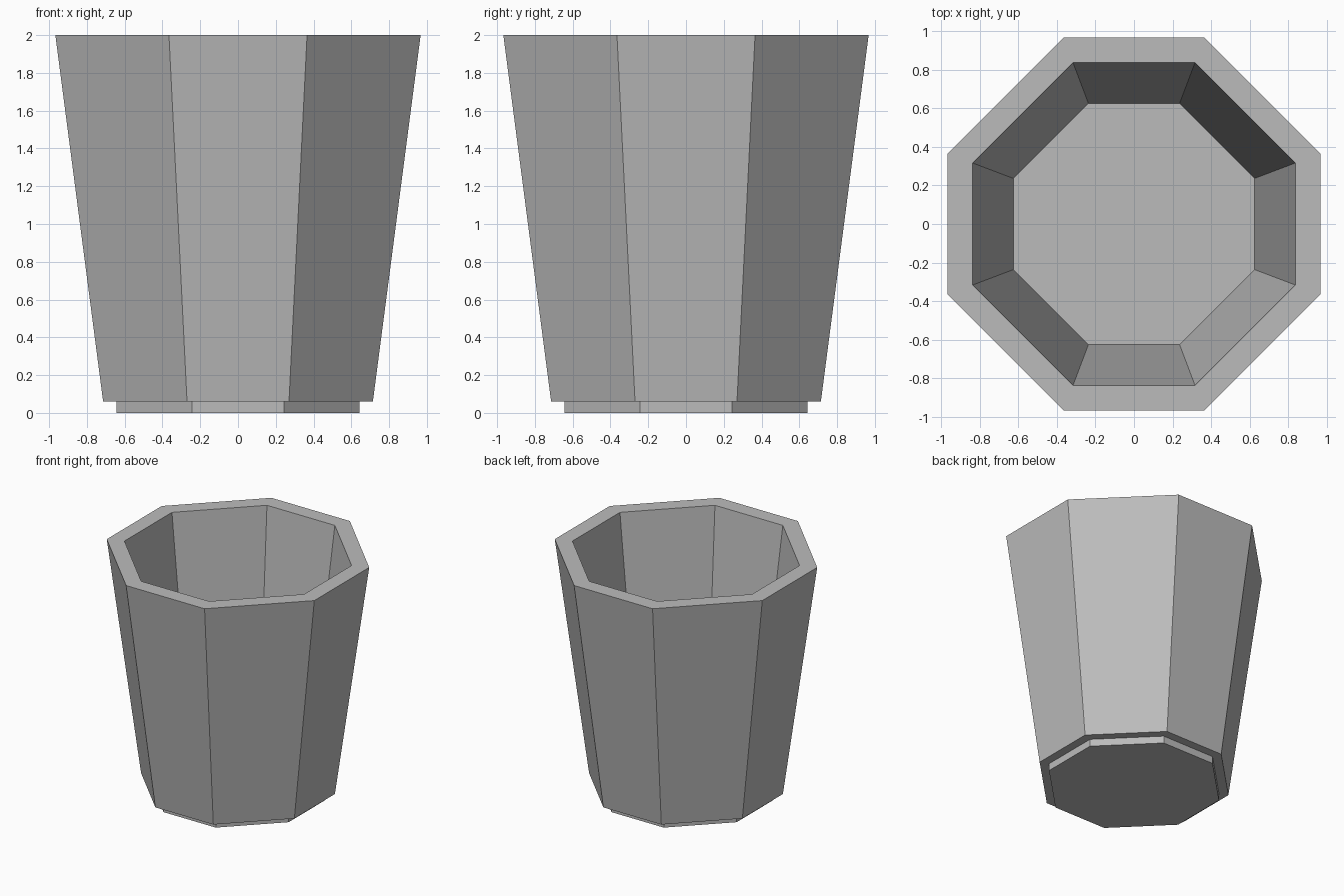
import bpy, bmesh

# Remove the default cube
cube = bpy.data.objects.get("Cube")
if cube:
    bpy.data.objects.remove(cube)

# Single flat colour
grey = bpy.data.materials.new("plain_grey")
grey.use_nodes = True
colour = (0.5, 0.5, 0.5, 1)
grey.diffuse_color = colour
grey.node_tree.nodes["Principled BSDF"].inputs["Base Color"].default_value = colour

CORNER = 0.378  # half a straight side relative to the half width


def octagon(bm, half, z):
    a, b = half, half * CORNER
    points = [(a, -b), (a, b), (b, a), (-b, a), (-a, b), (-a, -b), (-b, -a), (b, -a)]
    return [bm.verts.new((x, y, z)) for x, y in points]


def stacked_octagons(name, profile):
    """Join octagon rings from bottom to top and close both ends."""
    bm = bmesh.new()
    rings = [octagon(bm, half, z) for half, z in profile]
    for low, high in zip(rings, rings[1:]):
        for i in range(8):
            j = (i + 1) % 8
            bm.faces.new((low[i], low[j], high[j], high[i]))
    bm.faces.new(rings[0][::-1])
    bm.faces.new(rings[-1])
    mesh = bpy.data.meshes.new(name)
    bm.to_mesh(mesh)
    bm.free()
    mesh.materials.append(grey)
    obj = bpy.data.objects.new(name, mesh)
    bpy.context.collection.objects.link(obj)
    return obj


# Foot, tapered outer wall, flat rim, inner wall and floor in one profile
stacked_octagons("cup", [
    (0.643, 0), (0.643, 0.06),
    (0.714, 0.06), (0.967, 2),
    (0.837, 2), (0.626, 0.25),
])
